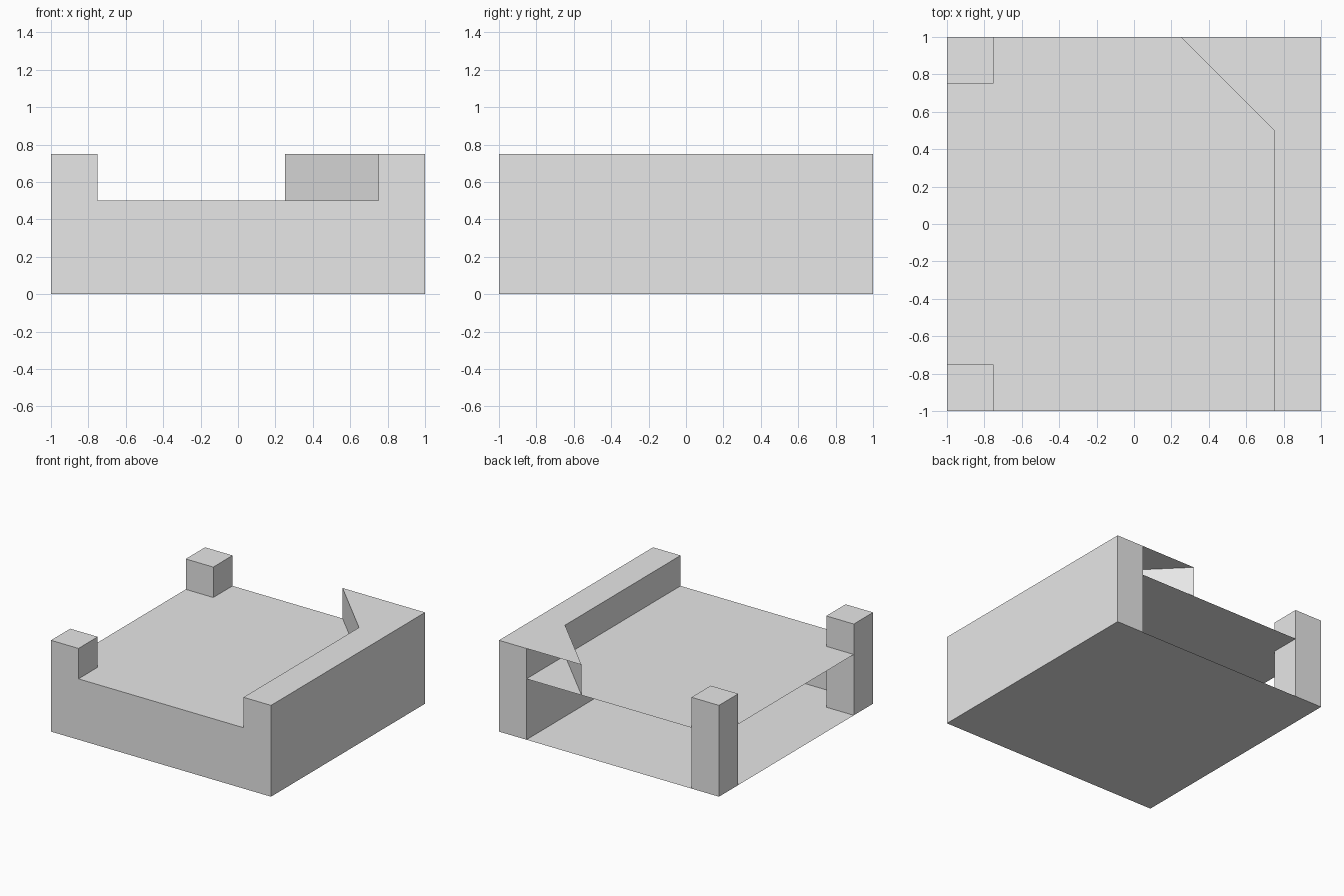
import bpy
import bmesh

cube = bpy.data.objects.get("Cube")
if cube:
    bpy.data.objects.remove(cube, do_unlink=True)

HALF, INNER = 1.0, 0.75      # outer and inner edge of the border
DECK, TOP = 0.5, 0.75        # heights of the deck and of the wall

grey = bpy.data.materials.new("light_grey")
grey.use_nodes = True
colour = (0.8, 0.8, 0.8, 1)
grey.diffuse_color = colour
grey.node_tree.nodes["Principled BSDF"].inputs["Base Color"].default_value = colour


def finish(name, bm):
    mesh = bpy.data.meshes.new(name)
    bm.to_mesh(mesh)
    bm.free()
    mesh.materials.append(grey)
    obj = bpy.data.objects.new(name, mesh)
    bpy.context.collection.objects.link(obj)
    return obj


def sheets(name, *polygons):
    """Open surface made of single-sided polygons."""
    bm = bmesh.new()
    for points in polygons:
        bm.faces.new([bm.verts.new(p) for p in points])
    bmesh.ops.remove_doubles(bm, verts=bm.verts, dist=0.0001)
    return finish(name, bm)


def box(name, low, high):
    bm = bmesh.new()
    bmesh.ops.create_cube(bm, size=1)
    for v in bm.verts:
        v.co = [b if c > 0 else a for c, a, b in zip(v.co, low, high)]
    return finish(name, bm)


# Tall wall along one side and two corner posts on the other
box("side_wall", (INNER, -HALF, 0), (HALF, HALF, TOP))
box("front_post", (-HALF, -HALF, 0), (-INNER, -INNER, TOP))
box("back_post", (-HALF, INNER, 0), (-INNER, HALF, TOP))

# Deck and floor share one outline, notched around the posts
outline = [(-INNER, -HALF), (INNER, -HALF), (INNER, HALF), (-INNER, HALF),
           (-INNER, INNER), (-HALF, INNER), (-HALF, -INNER), (-INNER, -INNER)]
sheets("deck", [(x, y, DECK) for x, y in outline])
sheets("floor", [(x, y, 0) for x, y in reversed(outline)])

# Closed front; the back and the post side stay open
sheets("front_panel", [(-INNER, -HALF, 0), (INNER, -HALF, 0),
                       (INNER, -HALF, DECK), (-INNER, -HALF, DECK)])

# Slanted corner with a triangular top, open at the back
tip, root, corner = (0.25, HALF), (INNER, 0.5), (INNER, HALF)
sheets("corner_gusset",
       [(*tip, TOP), (*root, TOP), (*corner, TOP)],
       [(*tip, DECK), (*root, DECK), (*root, TOP), (*tip, TOP)])
